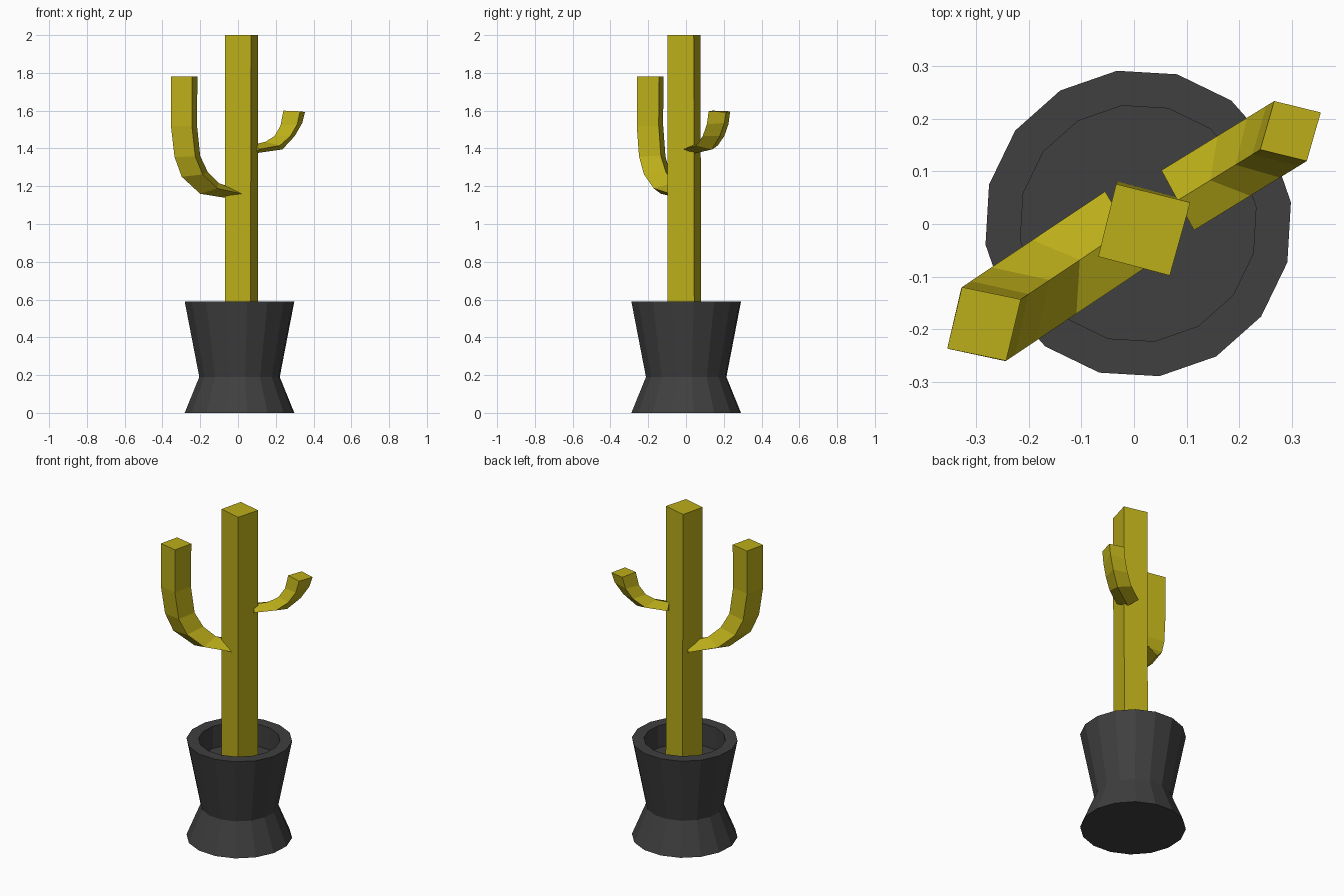
import bpy, bmesh
from math import cos, sin, radians, tau

if "Cube" in bpy.data.objects:
    bpy.data.objects.remove(bpy.data.objects["Cube"])


def material(name, color):
    m = bpy.data.materials.new(name)
    m.diffuse_color = (*color, 1)
    m.use_nodes = True
    m.node_tree.nodes["Principled BSDF"].inputs["Base Color"].default_value = m.diffuse_color
    return m


GREEN = material("cactus_yellow", (0.5, 0.42, 0.01))
DARK = material("pot_dark_grey", (0.05, 0.05, 0.05))


def loft(name, rings, mat):
    """Skin a stack of equal-sized rings and cap both ends."""
    bm = bmesh.new()
    rows = [[bm.verts.new(p) for p in ring] for ring in rings]
    n = len(rows[0])
    for a, b in zip(rows, rows[1:]):
        for i in range(n):
            j = (i + 1) % n
            bm.faces.new((a[i], a[j], b[j], b[i]))
    bm.faces.new(rows[0][::-1])
    bm.faces.new(rows[-1])
    bmesh.ops.recalc_face_normals(bm, faces=bm.faces)
    me = bpy.data.meshes.new(name)
    bm.to_mesh(me)
    bm.free()
    me.materials.append(mat)
    ob = bpy.data.objects.new(name, me)
    bpy.context.collection.objects.link(ob)
    return ob


def circle(r, z, n=16, start=radians(7.9), cx=0.008, cy=0.001):
    return [(cx + r * cos(start + tau * i / n), cy + r * sin(start + tau * i / n), z)
            for i in range(n)]


# Waisted pot with a recessed floor
loft("pot", [circle(r, z) for r, z in
             [(0.293, 0), (0.215, 0.19), (0.293, 0.59), (0.226, 0.59), (0.226, 0.455)]], DARK)

# Square trunk, very slightly tapered
top = [(-0.068, -0.062), (0.068, -0.098), (0.107, 0.041), (-0.034, 0.076)]
base = [(-0.068, -0.062), (0.067, -0.098), (0.106, 0.044), (-0.032, 0.081)]
loft("trunk", [[(x, y, 0.45) for x, y in base], [(x, y, 2.0) for x, y in top]], GREEN)


def arm(name, tip, root, side, profile):
    """Diamond-section arm; profile rows are outer x, z and inner x, z."""
    def at(x, z):
        t = (x - tip[0]) / (root[0] - tip[0])
        return (x, tip[1] + t * (root[1] - tip[1]), z)

    rings = []
    for xo, zo, xi, zi in profile:
        o, i = at(xo, zo), at(xi, zi)
        mx, my, mz = [(a + b) / 2 for a, b in zip(o, i)]
        rings.append([o, (mx + side[0], my + side[1], mz), i,
                      (mx - side[0], my - side[1], mz)])
    return loft(name, rings, GREEN)


# Upturned arms
arm("large_arm", (-0.285, -0.19), (-0.013, -0.008), (-0.042, 0.07), [
    (-0.355, 1.78, -0.215, 1.78),
    (-0.355, 1.52, -0.217, 1.52),
    (-0.336, 1.355, -0.20, 1.36),
    (-0.298, 1.25, -0.16, 1.275),
    (-0.20, 1.16, -0.103, 1.217),
    (-0.013, 1.13, -0.013, 1.185)])
arm("small_arm", (0.298, 0.177), (0.083, 0.045), (-0.031, 0.057), [
    (0.355, 1.593, 0.24, 1.60),
    (0.34, 1.535, 0.225, 1.52),
    (0.30, 1.465, 0.193, 1.465),
    (0.235, 1.395, 0.145, 1.435),
    (0.083, 1.373, 0.083, 1.42)])
